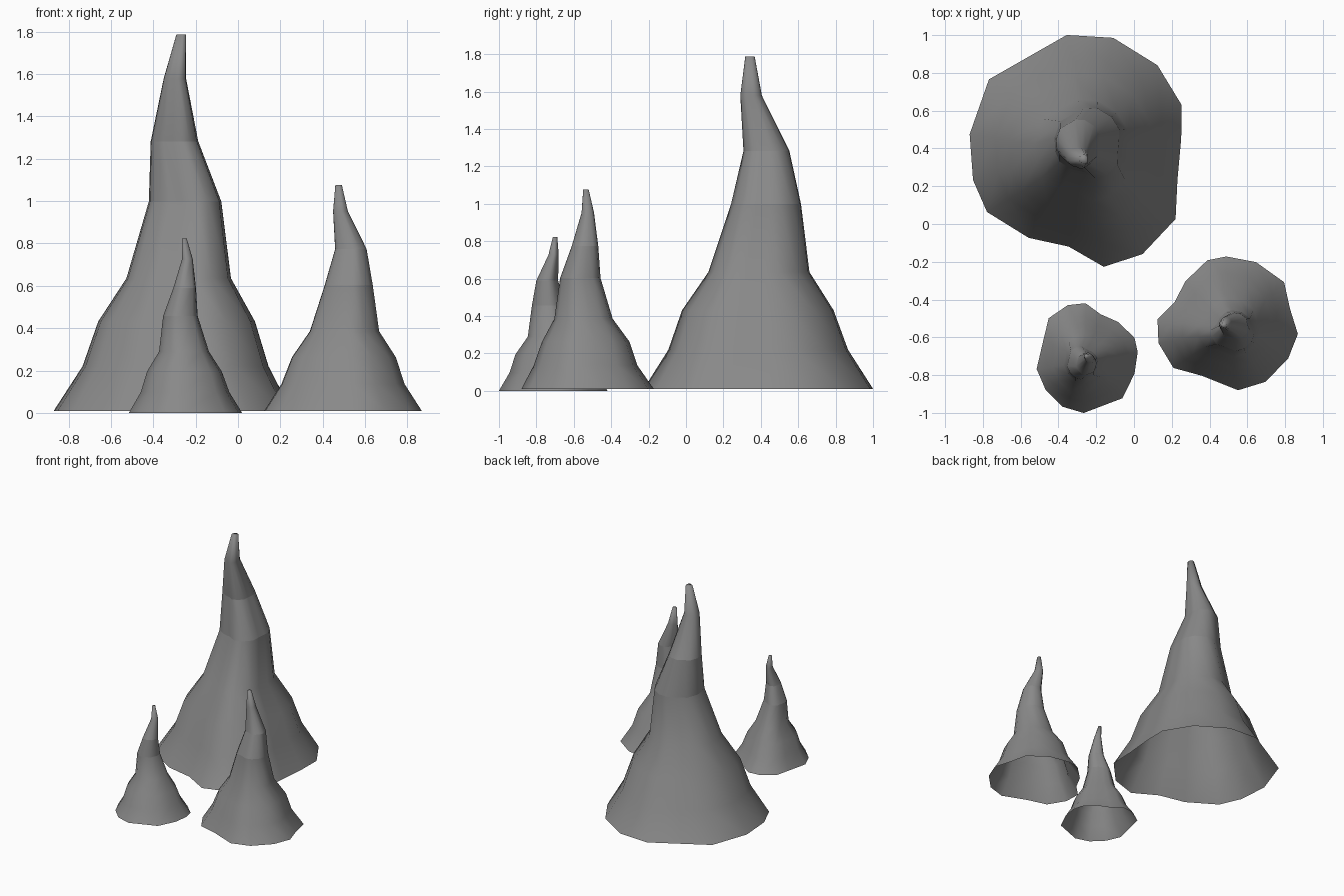
import bpy, bmesh

# Shared profile: height fraction and width fraction of each ring
HEIGHTS = [0, .118, .237, .352, .556, .716, .883, 1]
WIDTHS = [1, .783, .66, .44, .305, .2, .094, .041]
CREASED = (4, 5)  # rings where the shading breaks

stone = bpy.data.materials.new("dark_stone")
stone.diffuse_color = (.25, .25, .25, 1)


def rock_spike(name, z0, z1, outline, cx, cy):
    """Open-bottomed spike: the ragged base outline shrinks along a bent axis."""
    bx = (min(p[0] for p in outline) + max(p[0] for p in outline)) / 2
    by = (min(p[1] for p in outline) + max(p[1] for p in outline)) / 2
    bm = bmesh.new()
    rings = []
    for h, w, x, y in zip(HEIGHTS, WIDTHS, cx, cy):
        z = z0 + h * (z1 - z0)
        rings.append([bm.verts.new((x + w * (px - bx), y + w * (py - by), z))
                      for px, py in outline])
    n = len(outline)
    for a, b in zip(rings, rings[1:]):
        for i in range(n):
            j = (i + 1) % n
            bm.faces.new((a[i], a[j], b[j], b[i]))
    tip = bm.faces.new(rings[-1])
    # make every face look outward whichever way the outline runs
    tip.normal_update()
    if tip.normal.z < 0:
        bmesh.ops.reverse_faces(bm, faces=bm.faces[:])
    # smooth all over, with creases at two rings
    for f in bm.faces:
        f.smooth = True
    for k in CREASED:
        for i in range(n):
            bm.edges.get((rings[k][i], rings[k][(i + 1) % n])).smooth = False
    me = bpy.data.meshes.new(name)
    bm.to_mesh(me)
    bm.free()
    me.materials.append(stone)
    bpy.context.collection.objects.link(bpy.data.objects.new(name, me))


# Tall spike at the back left
rock_spike("large_stalagmite", .01, 1.787,
           [(-.356, 1), (-.11, .985), (.124, .84), (.252, .63), (.25, .454), (.23, .232),
            (.22, .026), (.045, -.16), (-.16, -.227), (-.346, -.12), (-.557, -.074),
            (-.778, .063), (-.852, .232), (-.87, .475), (-.768, .765), (-.56, .884)],
           [-.309, -.295, -.29, -.28, -.25, -.30, -.298, -.268],
           [.387, .386, .384, .39, .428, .43, .348, .342])

# Medium spike at the front right
rock_spike("medium_stalagmite", .01, 1.077,
           [(.488, -.17), (.646, -.2), (.794, -.306), (.826, -.449), (.867, -.58),
            (.815, -.712), (.694, -.834), (.551, -.878), (.361, -.802), (.208, -.76),
            (.129, -.628), (.124, -.501), (.214, -.412), (.272, -.301), (.388, -.19)],
           [.496, .496, .50, .503, .523, .533, .484, .475],
           [-.526, -.537, -.536, -.548, -.565, -.54, -.525, -.535])

# Small spike at the front
rock_spike("small_stalagmite", 0, .823,
           [(-.256, -.417), (-.35, -.427), (-.451, -.496), (-.478, -.607), (-.515, -.765),
            (-.467, -.876), (-.377, -.965), (-.266, -.998), (-.061, -.92), (.003, -.79),
            (.02, -.675), (.003, -.6), (-.082, -.517), (-.177, -.475)],
           [-.248, -.25, -.253, -.255, -.272, -.252, -.239, -.253],
           [-.71, -.716, -.72, -.718, -.735, -.742, -.708, -.70])
